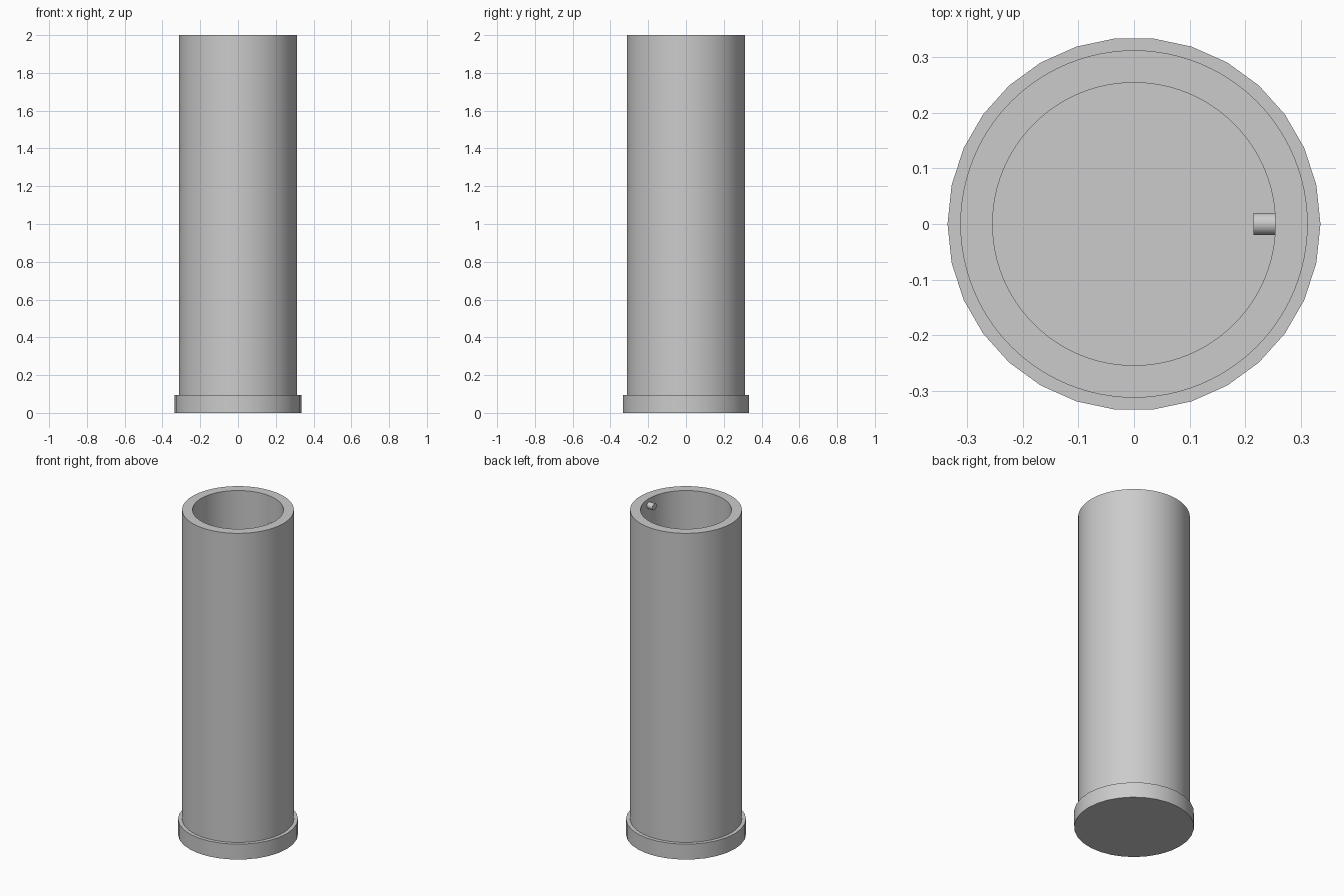
import bpy
import math
import bmesh

cube = bpy.data.objects.get("Cube")
if cube:
    bpy.data.objects.remove(cube, do_unlink=True)

HEIGHT = 2.0
BASE_TOP = 0.095

grey = bpy.data.materials.new("plain grey")
grey.use_nodes = True
colour = (0.6, 0.6, 0.6, 1)
grey.diffuse_color = colour
grey.node_tree.nodes["Principled BSDF"].inputs["Base Color"].default_value = colour


def finish(obj, name):
    obj.name = name
    obj.data.materials.append(grey)
    bpy.ops.object.select_all(action="DESELECT")
    obj.select_set(True)
    bpy.context.view_layer.objects.active = obj
    bpy.ops.object.shade_smooth_by_angle(angle=math.radians(30))


def cylinder(name, radius, depth, location, sides, rotation=(0, 0, 0)):
    bpy.ops.mesh.primitive_cylinder_add(
        vertices=sides, radius=radius, depth=depth, location=location, rotation=rotation)
    finish(bpy.context.object, name)


def cup(name, profile, sides):
    """Spin a (radius, z) profile that starts and ends on the axis."""
    bm = bmesh.new()
    verts = [bm.verts.new((r, 0, z)) for r, z in profile]
    edges = [bm.edges.new(pair) for pair in zip(verts, verts[1:])]
    bmesh.ops.spin(bm, geom=verts + edges, cent=(0, 0, 0), axis=(0, 0, 1),
                   angle=math.tau, steps=sides)
    bmesh.ops.remove_doubles(bm, verts=bm.verts, dist=1e-4)
    bmesh.ops.recalc_face_normals(bm, faces=bm.faces)
    mesh = bpy.data.meshes.new(name)
    bm.to_mesh(mesh)
    bm.free()
    obj = bpy.data.objects.new(name, mesh)
    bpy.context.collection.objects.link(obj)
    finish(obj, name)


# Foot disc, turned so that a corner lies on the x axis
cylinder("base", 0.335, BASE_TOP, (0, 0, BASE_TOP / 2), 30, (0, 0, math.pi / 2))

# Hollow tube with a thick wall, open at the top
OUTER, INNER = 0.312, 0.254
cup("tube", [(0, 0.05), (OUTER, 0.05), (OUTER, HEIGHT),
             (INNER, HEIGHT), (INNER, BASE_TOP + 0.005), (0, BASE_TOP + 0.005)], 96)

# Small peg on the inner wall, just under the rim
cylinder("inner_peg", 0.02, 0.06, (0.245, 0, HEIGHT - 0.04), 24, (0, math.pi / 2, 0))
